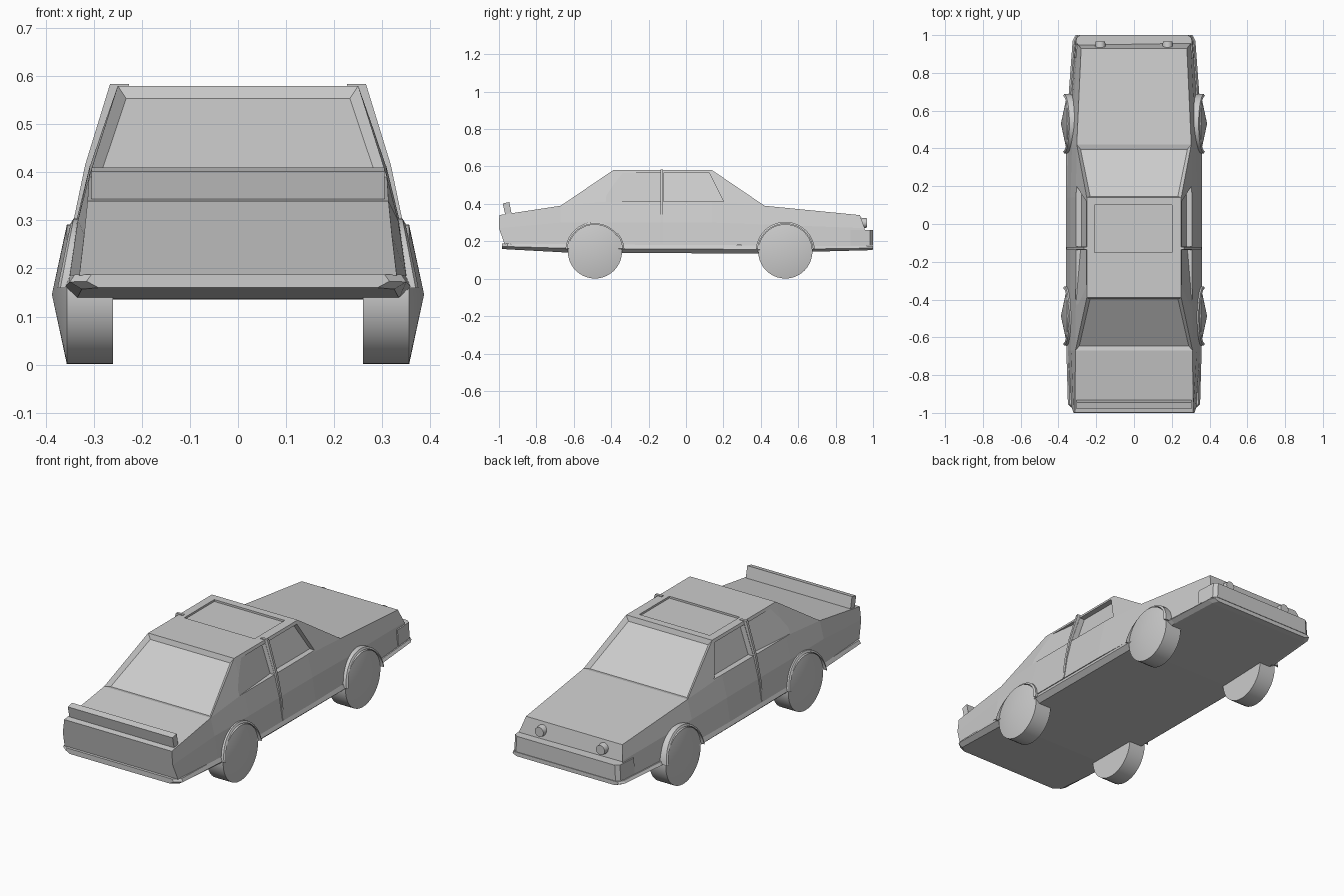
import bpy, bmesh
from math import sin, cos, pi, radians
from mathutils import Matrix

if "Cube" in bpy.data.objects:
    bpy.data.objects.remove(bpy.data.objects["Cube"])


def finish(name, bm, smooth=False):
    bmesh.ops.remove_doubles(bm, verts=bm.verts, dist=1e-5)
    bmesh.ops.recalc_face_normals(bm, faces=bm.faces)
    me = bpy.data.meshes.new(name)
    bm.to_mesh(me)
    bm.free()
    ob = bpy.data.objects.new(name, me)
    bpy.context.collection.objects.link(ob)
    bpy.ops.object.select_all(action='DESELECT')
    ob.select_set(True)
    bpy.context.view_layer.objects.active = ob
    if smooth:
        bpy.ops.object.shade_smooth_by_angle(angle=radians(30))
    return ob


def loft(rings):
    """Closed cross-section rings joined in order and capped."""
    bm = bmesh.new()
    vs = [[bm.verts.new(p) for p in r] for r in rings]
    n = len(rings[0])
    for a, b in zip(vs, vs[1:]):
        for i in range(n):
            j = (i + 1) % n
            bm.faces.new((a[i], a[j], b[j], b[i]))
    bm.faces.new(vs[0])
    bm.faces.new(vs[-1])
    return bm


def section(points):
    """Symmetric cross-section from (half width, y, z) points."""
    return [(-w, y, z) for w, y, z in points] + [(w, y, z) for w, y, z in reversed(points)]


def cut(body, cutter):
    cutter.hide_render = True
    mod = body.modifiers.new("cut", 'BOOLEAN')
    mod.object = cutter
    mod.solver = 'EXACT'
    bpy.context.view_layer.objects.active = body
    bpy.ops.object.modifier_apply(modifier=mod.name)
    bpy.data.objects.remove(cutter)


# Body shell: sill, waist, belt and roof points at each station
stations = [
    [(.33, -.97, .185), (.32, -1, .27), (.313, -.998, .34), (.313, -.998, .34)],
    [(.35, -.67, .185), (.333, -.67, .30), (.31, -.67, .39), (.31, -.67, .39)],
    [(.355, -.39, .182), (.336, -.39, .30), (.308, -.39, .415), (.25, -.39, .58)],
    [(.355, .14, .18), (.336, .14, .30), (.308, .14, .41), (.25, .14, .58)],
    [(.348, .42, .178), (.328, .42, .29), (.303, .42, .39), (.303, .42, .39)],
    [(.31, .965, .172), (.30, .955, .27), (.28, .93, .34), (.28, .93, .34)],
]
bm = loft([section(s) for s in stations])
bmesh.ops.remove_doubles(bm, verts=bm.verts, dist=1e-5)
bmesh.ops.recalc_face_normals(bm, faces=bm.faces)

# Recessed front and rear windscreens
screens = []
for f in bm.faces:
    c = f.calc_center_median()
    if abs(c.x) < .01 and abs(c.z - .485) < .01:
        screens.append(f)
bmesh.ops.inset_individual(bm, faces=screens, thickness=.027, depth=-.018)
body = finish("car_body", bm)

# Sunroof recess
bm = bmesh.new()
bmesh.ops.create_cube(bm, size=1, matrix=Matrix.Translation((-.003, -.025, .60))
                      @ Matrix.Diagonal((.41, .25, .06, 1)))
cut(body, finish("sunroof_cutter", bm))


# Side windows: wedge cuts, each (y, z, depth)
def side_x(z):
    return .308 - (z - .413) * .058 / .167


front_glass = [(-.12, .413, .03), (.20, .413, .03), (.125, .565, .03), (-.12, .565, .03)]
rear_glass = [(-.50, .413, -.006), (-.137, .413, .025), (-.137, .565, .025), (-.37, .565, -.004)]
for s in (-1, 1):
    for glass in (front_glass, rear_glass):
        inner = [(s * (side_x(z) - d), y, z) for y, z, d in glass]
        outer = [(s * .45, y, z) for y, z, d in glass]
        cut(body, finish("window_cutter", loft([inner, outer])))

# Lower skirt and floor
plan = [(-.985, .315, .187, .16), (-.955, .35, .187, .157), (-.60, .36, .185, .138),
        (.40, .36, .178, .135), (.70, .345, .174, .145), (.97, .325, .175, .152),
        (1.0, .31, .176, .155)]
finish("floor_skirt", loft([section([(w - .025, y, b), (w, y, (b + t) / 2), (w - .01, y, t)])
                            for y, w, t, b in plan]))

# Front bumper
bar = [(.88, .318), (.985, .31), (1.0, .29)]
finish("front_bumper", loft([section([(w, y, .178), (w - .005, y, .26)]) for y, w in bar]))

# Rear spoiler
lip = [(-.965, .335), (-.98, .402), (-.945, .41), (-.932, .345)]
finish("spoiler", loft([[(x, y, z) for y, z in lip] for x in (-.305, .305)]))

# Headlights
for s in (-1, 1):
    bm = bmesh.new()
    bmesh.ops.create_cone(bm, cap_ends=True, segments=20, radius1=.03, radius2=.025, depth=.05,
                          matrix=Matrix.Translation((s * .178, .942, .298)) @ Matrix.Rotation(-pi / 2, 4, 'X'))
    finish("headlight", bm, True)

# Door pillars
edge = [(.357, .185), (.342, .30), (.318, .415), (.266, .584)]
for s in (-1, 1):
    rings = [[(s * (x - .04), y0, z), (s * x, y0, z), (s * x, y1, z), (s * (x - .04), y1, z)]
             for x, z in edge for y0, y1 in [(-.136, -.122)]]
    finish("door_pillar", loft(rings))

# Wheels with pointed hubs, and flared arches
for s in (-1, 1):
    for y in (-.487, .531):
        bm = bmesh.new()
        bmesh.ops.create_cone(bm, cap_ends=True, segments=40, radius1=.145, radius2=.145, depth=.096,
                              matrix=Matrix.Translation((s * .308, y, .146)) @ Matrix.Rotation(s * pi / 2, 4, 'Y'))
        cap = max((f for f in bm.faces if len(f.verts) > 4), key=lambda f: s * f.calc_center_median().x)
        hub = bmesh.ops.poke(bm, faces=[cap])["verts"][0]
        hub.co.x = s * .387
        finish("wheel", bm, True)

        rings = []
        for i in range(25):
            a = radians(5 + 170 * i / 24)
            out = .378 - .03 * sin(a)
            rim = [(.28, .148), (out, .148), (out - .006, .158), (.28, .158)]
            rings.append([(s * x, y + r * cos(a), .146 + r * sin(a)) for x, r in rim])
        finish("wheel_arch", loft(rings), True)
